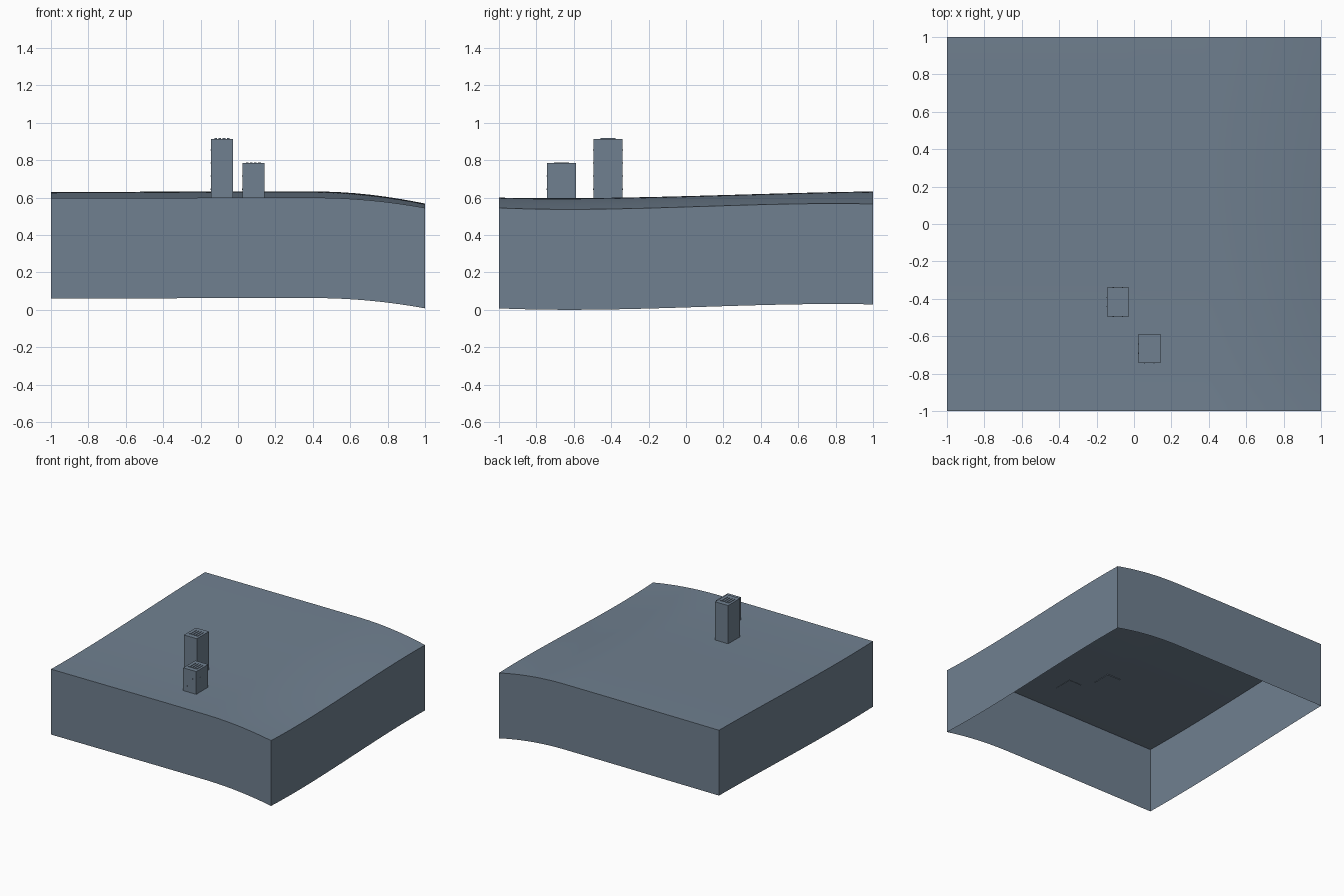
import bpy, bmesh

if "Cube" in bpy.data.objects:
    bpy.data.objects.remove(bpy.data.objects["Cube"])

slate = bpy.data.materials.new("slate_grey")
slate.use_nodes = True
colour = (0.162, 0.216, 0.279, 1)
slate.diffuse_color = colour
slate.node_tree.nodes["Principled BSDF"].inputs["Base Color"].default_value = colour

SKIRT = 0.537


def finish(bm, name):
    mesh = bpy.data.meshes.new(name)
    bm.to_mesh(mesh)
    bm.free()
    mesh.materials.append(slate)
    obj = bpy.data.objects.new(name, mesh)
    bpy.context.scene.collection.objects.link(obj)
    return obj


def ground_height(x, y):
    """Gentle rise to the back, rolling down along the +x edge."""
    inland = 0.608 + 0.0268 * y + 0.0085 * y**2 - 0.0103 * y**3
    shore = 0.55 + 0.0322 * y + 0.0055 * y**2 - 0.0217 * y**3
    drop = max(0, (x - 0.4) / 0.6) ** 2
    tilt = 0.003 * min(0, x)
    return inland + (shore - inland) * drop + tilt


def add_box(bm, low, high):
    ret = bmesh.ops.create_cube(bm, size=1)
    for v in ret["verts"]:
        v.co = [h if c > 0 else l for c, l, h in zip(v.co, low, high)]


# Terrain sheet with an open-bottomed skirt that follows its rim
bm = bmesh.new()
bmesh.ops.create_grid(bm, x_segments=48, y_segments=48, size=1)
for v in bm.verts:
    v.co.z = ground_height(v.co.x, v.co.y)
for f in bm.faces:
    f.smooth = True
rim = [e for e in bm.edges if e.is_boundary]
ret = bmesh.ops.extrude_edge_only(bm, edges=rim)
for item in ret["geom"]:
    if isinstance(item, bmesh.types.BMVert):
        item.co.z -= SKIRT
    elif isinstance(item, bmesh.types.BMFace):
        item.smooth = False
for e in rim:
    e.smooth = False
for e in bm.edges:
    # keep the four vertical corners crisp
    if len(e.link_faces) == 2 and e.calc_face_angle(0) > 0.6:
        e.smooth = False
bmesh.ops.recalc_face_normals(bm, faces=bm.faces)
if sum(f.normal.z for f in bm.faces) < 0:
    bmesh.ops.reverse_faces(bm, faces=bm.faces)
finish(bm, "terrain_block")


def tower(name, x, y, top):
    half_x, half_y, base = 0.059, 0.078, 0.595
    bm = bmesh.new()
    add_box(bm, (x - half_x, y - half_y, base), (x + half_x, y + half_y, top))
    finish(bm, name)

    # Thin raised slats on the roof
    bm = bmesh.new()
    for i in range(4):
        sx = x + (i - 1.5) * 0.022
        add_box(bm, (sx - 0.007, y - 0.04, top - 0.001), (sx + 0.007, y + 0.04, top + 0.004))
    finish(bm, name + "_roof_slats")

    # Small window plates scattered on all four walls
    bm = bmesh.new()
    rows = int((top - base) / 0.07)
    s, t = 0.003, 0.001
    for row in range(rows):
        z = base + 0.05 + row * 0.07
        for side in (-1, 1):
            wx, wy = x + side * half_x, y + side * half_y
            shift = 0.025 * (-1) ** row
            add_box(bm, (wx - t, y + shift - s, z - s), (wx + t, y + shift + s, z + s))
            add_box(bm, (x - shift - s, wy - t, z - s), (x - shift + s, wy + t, z + s))
    finish(bm, name + "_windows")


tower("tall_tower", -0.086, -0.417, 0.914)
tower("short_tower", 0.082, -0.666, 0.784)
